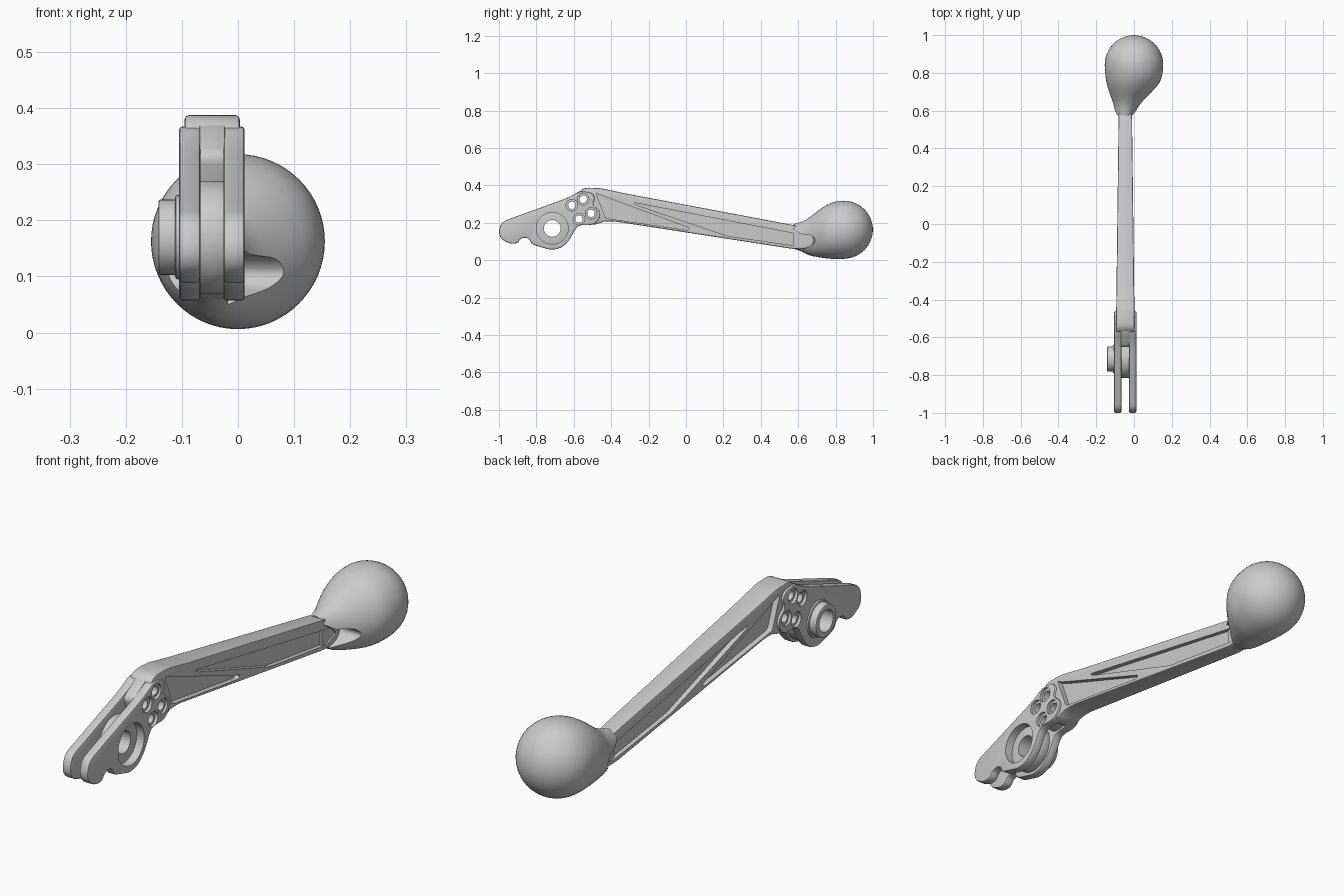
import bpy
import bmesh
from math import sin, cos, pi, radians
from mathutils import Vector

if "Cube" in bpy.data.objects:
    bpy.data.objects.remove(bpy.data.objects["Cube"])

metal = bpy.data.materials.new("satin_grey")
metal.use_nodes = True
GREY = (0.6, 0.6, 0.6, 1)
metal.diffuse_color = GREY
metal.node_tree.nodes["Principled BSDF"].inputs["Base Color"].default_value = GREY

MID = -0.046          # centre plane of the lever
PIVOT = (-0.715, 0.17)
SCREWS = [(-0.61, 0.294), (-0.55, 0.326), (-0.508, 0.25), (-0.572, 0.22)]


def finish(name, bm):
    bmesh.ops.recalc_face_normals(bm, faces=bm.faces)
    mesh = bpy.data.meshes.new(name)
    bm.to_mesh(mesh)
    bm.free()
    mesh.materials.append(metal)
    ob = bpy.data.objects.new(name, mesh)
    bpy.context.scene.collection.objects.link(ob)
    return ob


def apply(ob):
    deps = bpy.context.evaluated_depsgraph_get()
    deps.update()
    mesh = bpy.data.meshes.new_from_object(ob.evaluated_get(deps))
    ob.modifiers.clear()
    ob.data = mesh


def rounded(points, r):
    """Round every corner of a closed outline."""
    pts = [Vector(p) for p in points]
    out = []
    for i, p in enumerate(pts):
        a, b = pts[i - 1] - p, pts[(i + 1) % len(pts)] - p
        s = p + a.normalized() * min(r, a.length * 0.45)
        e = p + b.normalized() * min(r, b.length * 0.45)
        for k in range(5):
            t = k / 4
            out.append(s * (1 - t) ** 2 + p * 2 * t * (1 - t) + e * t * t)
    return out


def prism(name, outline, x0, x1, bevel=0.0, r=0.0):
    """Extrude a (y, z) outline along x."""
    pts = rounded(outline, r) if r else outline
    bm = bmesh.new()
    face = bm.faces.new([bm.verts.new((x0, p[0], p[1])) for p in pts])
    new = bmesh.ops.extrude_face_region(bm, geom=[face])["geom"]
    bmesh.ops.translate(bm, vec=(x1 - x0, 0, 0),
                        verts=[v for v in new if isinstance(v, bmesh.types.BMVert)])
    ob = finish(name, bm)
    if bevel:
        mod = ob.modifiers.new("rim", 'BEVEL')
        mod.width, mod.segments = bevel, 2
        mod.limit_method, mod.angle_limit = 'ANGLE', radians(60)
        apply(ob)
    return ob


def disc(name, centre, radius, x0, x1, bevel=0.0, n=40):
    ring = [(centre[0] + radius * cos(2 * pi * i / n),
             centre[1] + radius * sin(2 * pi * i / n)) for i in range(n)]
    return prism(name, ring, x0, x1, bevel)


def cut(ob, cutters):
    for c in cutters:
        c.hide_render = True
        mod = ob.modifiers.new("cut", 'BOOLEAN')
        mod.operation, mod.solver, mod.object = 'DIFFERENCE', 'EXACT', c
        apply(ob)
        bpy.data.objects.remove(c)


def smooth(ob, angle=35):
    bpy.ops.object.select_all(action='DESELECT')
    ob.select_set(True)
    bpy.context.view_layer.objects.active = ob
    bpy.ops.object.shade_smooth_by_angle(angle=radians(angle))


def screw_holes():
    return [disc("hole_cutter", s, 0.02, -0.3, 0.3, n=20) for s in SCREWS]


# Lever arm with two pockets on each side
arm = prism("lever_arm", [
    (-0.55, 0.388), (-0.46, 0.386), (-0.33, 0.358), (0.59, 0.185), (0.67, 0.15),
    (0.69, 0.1), (0.66, 0.06), (0.58, 0.059), (-0.385, 0.208), (-0.44, 0.208),
    (-0.49, 0.187), (-0.54, 0.2), (-0.53, 0.3), (-0.585, 0.35)],
    MID - 0.05, MID + 0.05, 0.007, 0.03)
front_pocket = [(-0.482, 0.362), (-0.45, 0.345), (0.02, 0.172), (0.01, 0.16), (-0.43, 0.225)]
rear_pocket = [(-0.28, 0.308), (0.63, 0.133), (0.66, 0.1), (0.6, 0.075), (0.22, 0.13), (-0.26, 0.293)]
for side in (-1, 1):
    cut(arm, [prism("pocket_cutter", o, MID + side * 0.026, MID + side * 0.2, 0, 0.012)
              for o in (front_pocket, rear_pocket)])
cut(arm, screw_holes())
for v in arm.data.vertices:     # taper towards the knob
    v.co.x = MID + (v.co.x - MID) * (0.95 - 0.25 * (v.co.y + 0.4))
smooth(arm)

# Tongue held between the cheek plates
tongue = prism("hinge_tongue", [
    (-0.655, 0.318), (-0.56, 0.375), (-0.48, 0.36), (-0.47, 0.22), (-0.54, 0.195),
    (-0.59, 0.195), (-0.63, 0.25)], MID - 0.023, MID + 0.023, 0.003, 0.02)
cut(tongue, screw_holes())
smooth(tongue)

# Cheek plates with hooked tips
plate_outline = [
    (-1.003, 0.155), (-0.985, 0.205), (-0.93, 0.226), (-0.655, 0.325), (-0.61, 0.345),
    (-0.565, 0.37), (-0.5, 0.36), (-0.485, 0.33), (-0.502, 0.295), (-0.46, 0.265),
    (-0.462, 0.22), (-0.495, 0.188), (-0.58, 0.187), (-0.625, 0.105), (-0.665, 0.066),
    (-0.72, 0.054), (-0.825, 0.084), (-0.838, 0.118), (-0.882, 0.12),
    (-0.9, 0.09), (-0.94, 0.087), (-0.992, 0.115)]
for name, x0, x1, out, bore in (("right_cheek_plate", -0.105, -0.067, -0.105, 0.05),
                                ("left_cheek_plate", -0.026, 0.012, 0.012, 0.085)):
    plate = prism(name, plate_outline, x0, x1, 0.006, 0.025)
    inward = 0.012 if out < MID else -0.012
    cut(plate, [disc("bore_cutter", PIVOT, bore, -0.3, 0.3)] + screw_holes()
        + [disc("sink_cutter", s, 0.031, out - inward, out + inward, n=24) for s in SCREWS])
    smooth(plate)

# Pivot spacer, flange and bushing sharing one bore
for name, radius, x0, x1 in (("pivot_spacer", 0.1, -0.07, -0.022),
                             ("bushing_flange", 0.075, -0.112, -0.098),
                             ("pivot_bushing", 0.067, -0.142, -0.06)):
    part = disc(name, PIVOT, radius, x0, x1, 0.004)
    cut(part, [disc("bore_cutter", PIVOT, 0.045, -0.3, 0.3)])
    smooth(part)

# Round knob: rings of (y, x range, z range) flowing from the neck into a ball
rings = [(0.575, -0.098, 0.002, 0.06, 0.193), (0.62, -0.106, 0.022, 0.048, 0.206),
         (0.65, -0.114, 0.046, 0.026, 0.219), (0.7, -0.133, 0.095, 0.016, 0.262),
         (0.75, -0.148, 0.143, 0.009, 0.298), (0.8, -0.154, 0.153, 0.004, 0.316)]
R, BALL_Y, BALL_Z = 0.157, 0.843, 0.163
for i in range(8):
    a = i * pi / 16
    h = R * cos(a)
    rings.append((BALL_Y + R * sin(a), -h, h, BALL_Z - h, BALL_Z + h))
bm = bmesh.new()
N = 32
loops = []
for y, xa, xb, za, zb in rings:
    loops.append([bm.verts.new(((xa + xb) / 2 + (xb - xa) / 2 * cos(2 * pi * i / N), y,
                                (za + zb) / 2 + (zb - za) / 2 * sin(2 * pi * i / N)))
                  for i in range(N)])
for lo, hi in zip(loops, loops[1:]):
    for i in range(N):
        j = (i + 1) % N
        bm.faces.new((lo[i], lo[j], hi[j], hi[i]))
pole = bm.verts.new((0, BALL_Y + R, BALL_Z))
for i in range(N):
    bm.faces.new((loops[-1][i], loops[-1][(i + 1) % N], pole))
cap = bm.faces.new(loops[0])
crease = bm.edges.layers.float.new("crease_edge")
for e in cap.edges:
    e[crease] = 1.0
knob = finish("round_knob", bm)
sub = knob.modifiers.new("soften", 'SUBSURF')
sub.levels = sub.render_levels = 1
apply(knob)

# Notches in the neck that bare the arm tip on both sides
notch = [(0.5, 0.165), (0.575, 0.168), (0.61, 0.14), (0.675, 0.133), (0.695, 0.105),
         (0.675, 0.08), (0.62, 0.058), (0.63, -0.05), (0.5, -0.05)]
cut(knob, [prism("notch_cutter", notch, x0, x1, 0, 0.015)
           for x0, x1 in ((-0.3, MID - 0.028), (MID + 0.028, 0.3))])
smooth(knob, 40)
